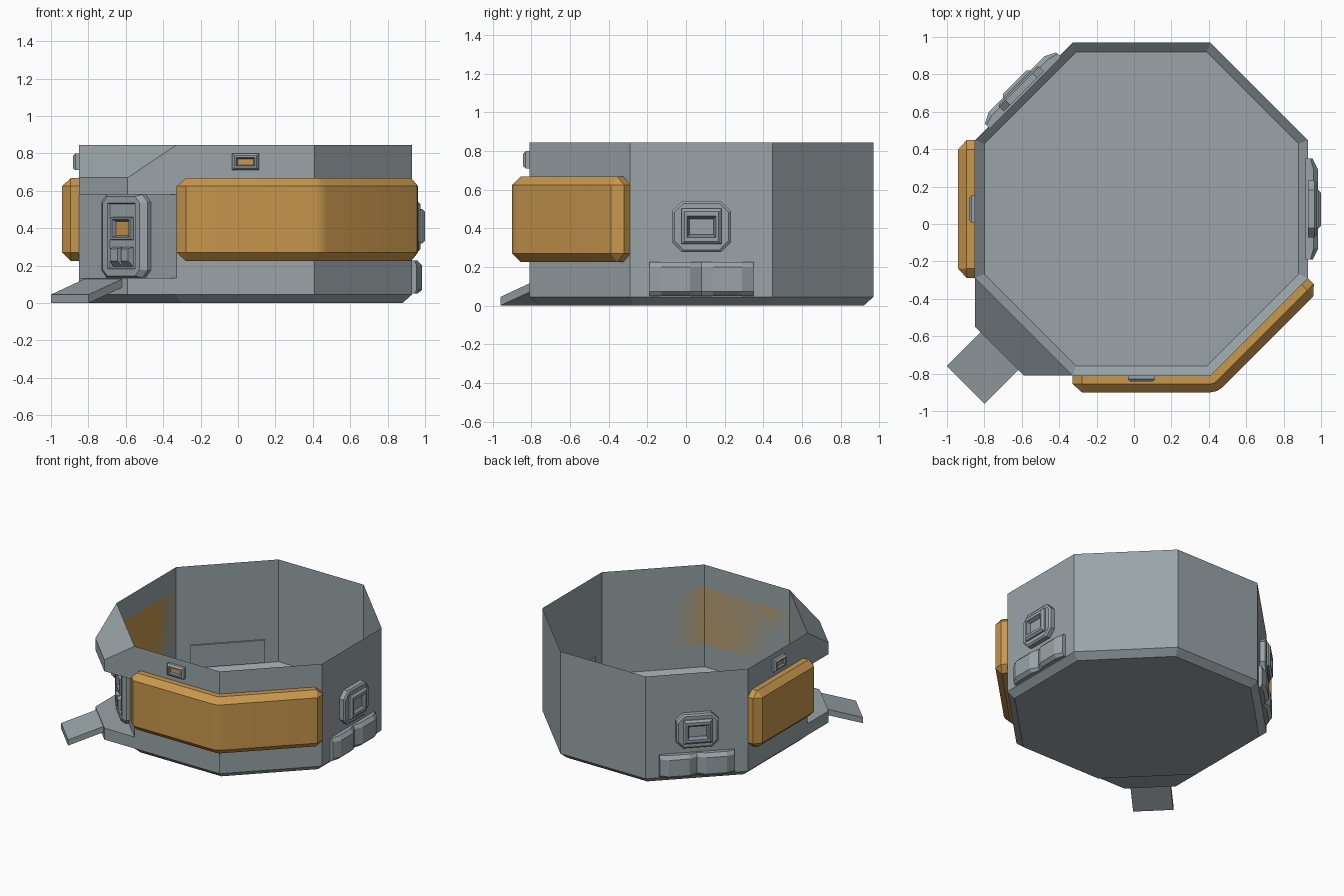
import bpy, bmesh, math
from mathutils import Vector

if "Cube" in bpy.data.objects:
    bpy.data.objects.remove(bpy.data.objects["Cube"])

AP, CX, CY = 0.89, 0.04, 0.08           # octagon apothem and centre
HALF = AP * math.tan(math.pi / 8)       # half a wall width
CORNER = AP / math.cos(math.pi / 8) - AP


def mat(name, col):
    m = bpy.data.materials.new(name)
    m.diffuse_color = (*col, 1)
    m.use_nodes = True
    m.node_tree.nodes["Principled BSDF"].inputs["Base Color"].default_value = m.diffuse_color
    return m


GREY = mat("grey hull", (0.32, 0.37, 0.39))
ORANGE = mat("orange panel", (0.58, 0.31, 0.075))
TRIM = mat("blue grey trim", (0.21, 0.24, 0.30))


def P(a, u, d, z):
    """Point on the wall facing angle a: u along it, d outward, z up."""
    a = math.radians(a)
    n, t = Vector((math.cos(a), math.sin(a), 0)), Vector((-math.sin(a), math.cos(a), 0))
    return Vector((CX, CY, z)) + n * (AP + d) + t * u


def finish(name, bm, mats, smooth=False):
    bmesh.ops.remove_doubles(bm, verts=bm.verts, dist=1e-4)
    bmesh.ops.recalc_face_normals(bm, faces=bm.faces)
    me = bpy.data.meshes.new(name)
    bm.to_mesh(me)
    bm.free()
    for m in mats:
        me.materials.append(m)
    ob = bpy.data.objects.new(name, me)
    bpy.context.collection.objects.link(ob)
    if smooth:
        bpy.ops.object.select_all(action='DESELECT')
        ob.select_set(True)
        bpy.context.view_layer.objects.active = ob
        bpy.ops.object.shade_smooth_by_angle(angle=math.radians(30))
    return ob


def loft(name, rings, mats=(GREY,), cap0=True, cap1=True, window=False, smooth=False):
    """Skin closed rings; with window the last wall is trim and the end cap orange."""
    bm = bmesh.new()
    vs = [[bm.verts.new(p) for p in r] for r in rings]
    n = len(vs[0])
    for k in range(len(vs) - 1):
        for i in range(n):
            j = (i + 1) % n
            f = bm.faces.new((vs[k][i], vs[k][j], vs[k + 1][j], vs[k + 1][i]))
            if window and k == len(vs) - 2:
                f.material_index = 1
    if cap0:
        bm.faces.new(vs[0][::-1])
    if cap1:
        f = bm.faces.new(vs[-1])
        if window:
            f.material_index = 2
    return finish(name, bm, mats, smooth)


def hull(name, pts):
    bm = bmesh.new()
    for p in pts:
        bm.verts.new(p)
    bmesh.ops.convex_hull(bm, input=bm.verts)
    bmesh.ops.dissolve_limit(bm, angle_limit=0.01, verts=bm.verts, edges=bm.edges)
    return finish(name, bm, (GREY,))


def plate(name, a, layers, window=False):
    """Stack of corner-cut rectangles (d, half width, z0, z1, cut) on a wall."""
    rings = []
    for d, w, z0, z1, c in layers:
        c = max(c, 0.0005)
        rings.append([P(a, u, d, z) for u, z in (
            (-w + c, z0), (w - c, z0), (w, z0 + c), (w, z1 - c),
            (w - c, z1), (-w + c, z1), (-w, z1 - c), (-w, z0 + c))])
    return loft(name, rings, (GREY, TRIM, ORANGE), window=window)


# open octagonal shell with a chamfered foot and a floor
def octagon(ap, z):
    r = ap / math.cos(math.pi / 8)
    return [Vector((CX + r * math.cos(math.radians(22.5 + 45 * i)),
                    CY + r * math.sin(math.radians(22.5 + 45 * i)), z)) for i in range(8)]


loft("shell", [octagon(AP, 0.845), octagon(AP, 0.045), octagon(AP - 0.05, 0)], cap0=False)


# orange padded panels
def section(a, u, off=0, end=False):
    lo, hi, d = (0.27, 0.625, 0.045) if end else (0.225, 0.668, 0.09)
    return [P(a, u, off + x, z) for x, z in (
        (0, lo), (0.045, lo), (d, 0.27), (d, 0.625), (0.045, hi), (0, hi))]


loft("wrapped_panel", [
    section(270, -HALF, end=True), section(270, -HALF + 0.05), section(270, HALF),
    section(292.5, 0, CORNER), section(315, -HALF),
    section(315, HALF - 0.05), section(315, HALF, end=True)], (ORANGE,), smooth=True)
loft("left_panel", [
    section(180, -HALF, end=True), section(180, -HALF + 0.05),
    section(180, HALF - 0.05), section(180, HALF, end=True)], (ORANGE,))

# small slit lights above the panels
for side, a in (("front", 270), ("left", 180)):
    plate(side + "_slit_light", a, [
        (0, 0.072, 0.71, 0.80, 0), (0.02, 0.072, 0.71, 0.80, 0),
        (0.033, 0.06, 0.722, 0.788, 0), (0.033, 0.05, 0.732, 0.778, 0),
        (0.018, 0.043, 0.739, 0.771, 0)], window=True)

# square portholes with a double-lobed bumper beneath
LOBES = ((-0.27, -0.012), (-0.27, 0.025), (-0.21, 0.055), (-0.06, 0.055), (0, 0.022),
         (0.06, 0.055), (0.21, 0.055), (0.27, 0.025), (0.27, -0.012))
for side, a in (("right", 0), ("rear_left", 135)):
    plate(side + "_porthole_base", a, [
        (0, 0.152, 0.277, 0.54, 0.05), (0.035, 0.152, 0.277, 0.54, 0.05),
        (0.045, 0.14, 0.289, 0.528, 0.046)])
    plate(side + "_porthole", a, [
        (0.03, 0.103, 0.318, 0.502, 0), (0.055, 0.103, 0.318, 0.502, 0),
        (0.07, 0.088, 0.333, 0.487, 0), (0.07, 0.075, 0.352, 0.465, 0),
        (0.042, 0.06, 0.37, 0.445, 0)], window=True)
    loft(side + "_bumper", [
        [P(a, u, d * s if d > 0 else d, z) for u, d in LOBES]
        for z, s in ((0.05, 0.55), (0.072, 1), (0.2, 1), (0.227, 0.55))])

# doorway: hood, sill, ramp
D, W = 0.185, HALF - 0.185
hull("door_hood", [P(225, s * u, d, z) for s in (-1, 1) for u, d, z in (
    (HALF, 0, 0.58), (HALF, 0, 0.845), (W, D, 0.58), (W, D, 0.67))])
hull("door_sill", [P(225, s * u, d, z) for s in (-1, 1) for u, d in ((HALF, 0), (W, D))
                   for z in (0.045, 0.135)])
hull("ramp", [P(225, s * 0.143, d, z + h) for s in (-1, 1) for h in (0, 0.045)
              for d, z in ((D - 0.02, 0.09), (0.439, 0))])

# door with a sunken leaf, window and two kick lumps
plate("door", 225, [
    (0, 0.175, 0.135, 0.58, 0.04), (0.025, 0.175, 0.135, 0.58, 0.04),
    (0.05, 0.14, 0.145, 0.57, 0.035), (0.05, 0.105, 0.182, 0.535, 0),
    (0.035, 0.1, 0.187, 0.53, 0)])
plate("door_window", 225, [
    (0.03, 0.08, 0.335, 0.46, 0), (0.058, 0.075, 0.34, 0.455, 0),
    (0.058, 0.062, 0.35, 0.447, 0), (0.038, 0.05, 0.36, 0.437, 0)], window=True)
for s in (-1, 1):
    hull("door_lump", [P(225, s * 0.04 + k * w, d, z) for k in (-1, 1) for w, d, z in (
        (0.038, 0.03, 0.19), (0.038, 0.03, 0.3), (0.028, 0.065, 0.225), (0.028, 0.065, 0.29))])
